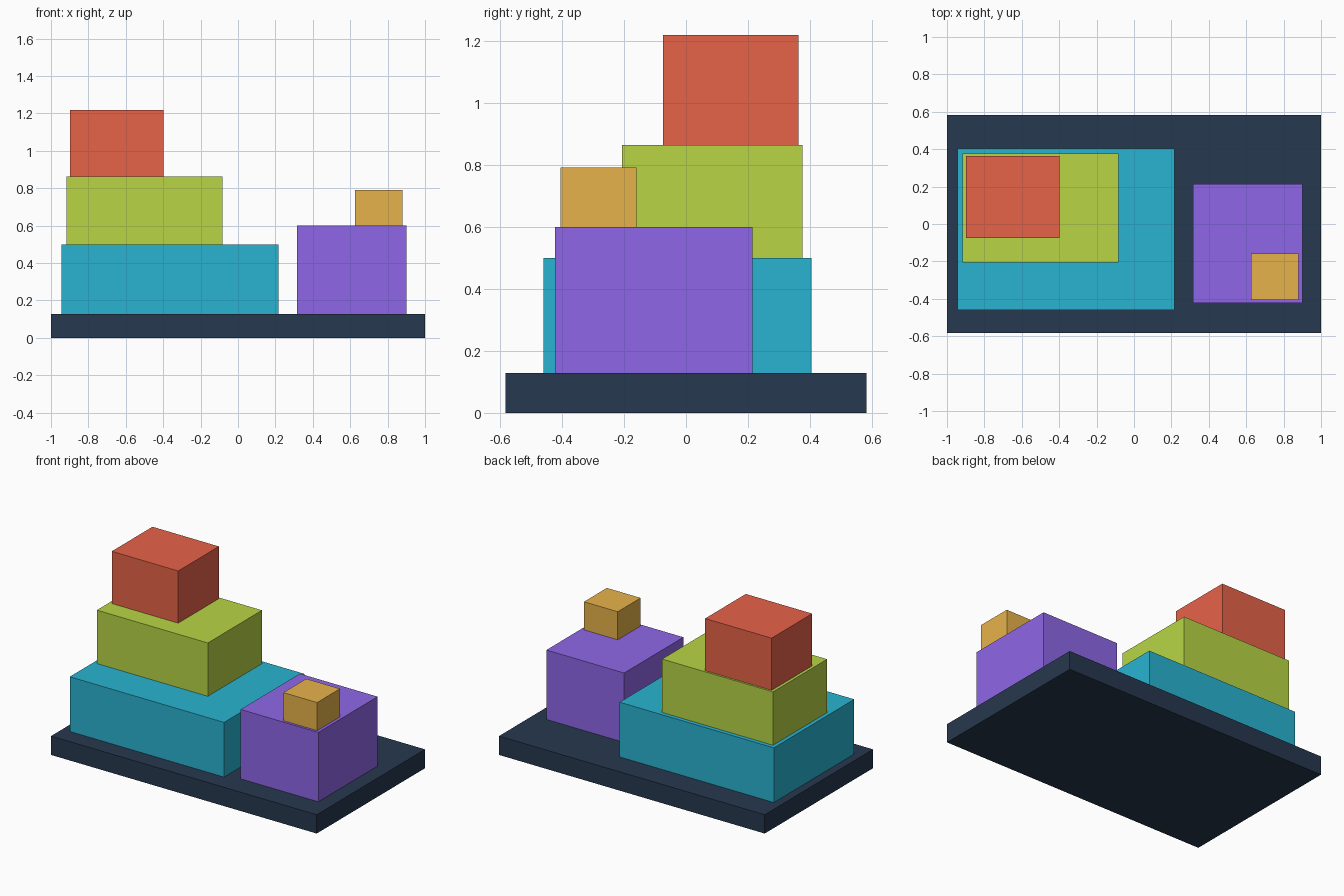
import bpy
import bmesh
from mathutils import Color, Vector

default = bpy.data.objects.get("Cube")
if default:
    bpy.data.objects.remove(default, do_unlink=True)


def make_material(name, rgb):
    """Flat material from 0-255 display values, stored as linear."""
    linear = Color([c / 255 for c in rgb]).from_srgb_to_scene_linear()
    mat = bpy.data.materials.new(name)
    mat.use_nodes = True
    mat.diffuse_color = (*linear, 1)
    shader = next(n for n in mat.node_tree.nodes if n.type == "BSDF_PRINCIPLED")
    shader.inputs["Base Color"].default_value = (*linear, 1)
    return mat


def make_block(name, material, x, y, z):
    """Box spanning the given (low, high) range on each axis."""
    mesh = bpy.data.meshes.new(name)
    bm = bmesh.new()
    bmesh.ops.create_cube(bm, size=1)
    bmesh.ops.scale(bm, verts=bm.verts, vec=Vector([b - a for a, b in (x, y, z)]))
    bm.to_mesh(mesh)
    bm.free()
    mesh.materials.append(material)
    obj = bpy.data.objects.new(name, mesh)
    obj.location = [(a + b) / 2 for a, b in (x, y, z)]
    bpy.context.collection.objects.link(obj)
    return obj


navy = make_material("dark navy", (38, 56, 78))
teal = make_material("teal", (40, 180, 208))
green = make_material("lime green", (184, 213, 69))
red = make_material("coral red", (235, 101, 74))
purple = make_material("purple", (146, 105, 236))
gold = make_material("gold", (233, 180, 75))

# Heights where the blocks meet
base_top, teal_top, green_top, purple_top = 0.128, 0.5, 0.863, 0.6

# Base slab
make_block("base_slab", navy, (-1, 1), (-0.582, 0.582), (0, base_top))

# Tall stepped stack
make_block("stack_lower_block", teal, (-0.944, 0.217), (-0.46, 0.404), (base_top, teal_top))
make_block("stack_middle_block", green, (-0.918, -0.083), (-0.206, 0.376), (teal_top, green_top))
make_block("stack_top_block", red, (-0.898, -0.398), (-0.074, 0.363), (green_top, 1.218))

# Short stack
make_block("side_block", purple, (0.315, 0.9), (-0.422, 0.215), (base_top, purple_top))
make_block("side_top_block", gold, (0.625, 0.879), (-0.405, -0.159), (purple_top, 0.791))
